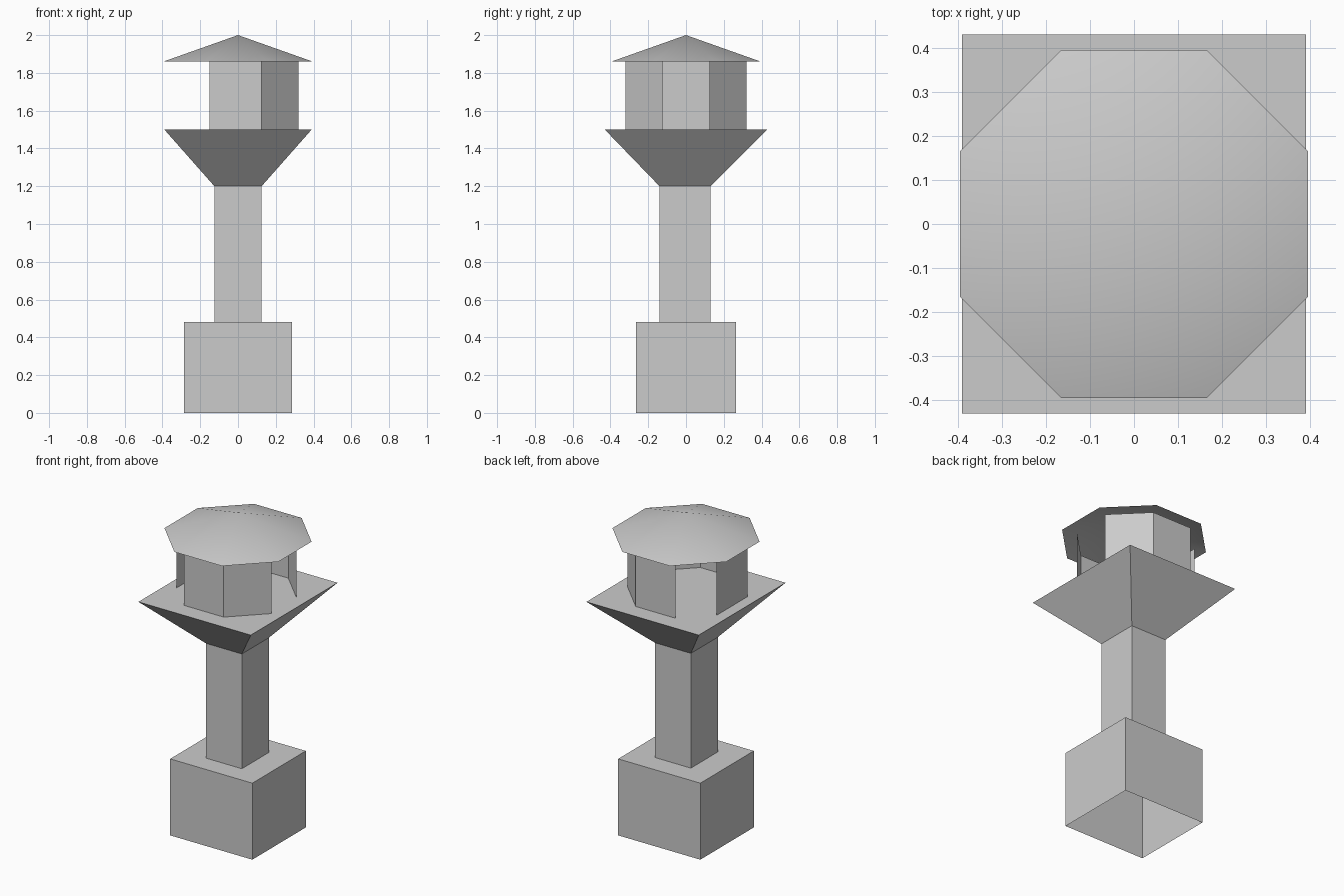
import bpy
import bmesh
from math import radians

cube = bpy.data.objects.get("Cube")
if cube:
    bpy.data.objects.remove(cube, do_unlink=True)

grey = bpy.data.materials.new("plain_grey")
grey.use_nodes = True
colour = (0.6, 0.6, 0.6, 1)
grey.diffuse_color = colour
grey.node_tree.nodes["Principled BSDF"].inputs["Base Color"].default_value = colour


def finish(name, bm):
    mesh = bpy.data.meshes.new(name)
    bm.to_mesh(mesh)
    bm.free()
    mesh.materials.append(grey)
    obj = bpy.data.objects.new(name, mesh)
    bpy.context.collection.objects.link(obj)
    return obj


def rect(bm, x0, x1, y0, y1, z):
    return [bm.verts.new((x, y, z)) for x, y in ((x0, y0), (x1, y0), (x1, y1), (x0, y1))]


def block(name, bottom, top, z0, z1, floor=False):
    """Four-sided block with a lid, tapering from one rectangle to another."""
    bm = bmesh.new()
    low, high = rect(bm, *bottom, z0), rect(bm, *top, z1)
    for i in range(4):
        j = (i + 1) % 4
        bm.faces.new((low[i], low[j], high[j], high[i]))
    bm.faces.new(high)
    if floor:
        bm.faces.new(low[::-1])
    return finish(name, bm)


# Hollow base, column and flared platform
base = (-0.285, 0.285, -0.265, 0.265)
shaft = (-0.125, 0.125, -0.14, 0.13)
deck = (-0.39, 0.39, -0.43, 0.43)
block("base", base, base, 0, 0.48)
block("column", shaft, shaft, 0.48, 1.2)
block("platform", shaft, deck, 1.2, 1.5)


# Thin cabin walls, with open gaps between some of them
def wall(name, start, end):
    bm = bmesh.new()
    a, b = [bm.verts.new((*p, 1.5)) for p in (start, end)]
    c, d = [bm.verts.new((*p, 1.86)) for p in (end, start)]
    bm.faces.new((a, b, c, d))
    finish(name, bm)


R, H = 0.32, 0.125
wall("front_wall", (-0.15, -R), (H, -R))
wall("front_corner_wall", (H, -R), (R, -H))
wall("back_corner_wall", (R, H), (H, R))
wall("back_wall", (H, R), (-0.15, R))
wall("side_wall", (-R, 0.155), (-R, -0.155))

# Shallow eight-sided roof, open underneath
bm = bmesh.new()
E, C = 0.395, 0.165
rim = [bm.verts.new((x, y, 1.86)) for x, y in (
    (-C, -E), (C, -E), (E, -C), (E, C), (C, E), (-C, E), (-E, C), (-E, -C))]
apex = bm.verts.new((0, 0, 2))
for i in range(8):
    bm.faces.new((rim[i], rim[(i + 1) % 8], apex))
roof = finish("roof", bm)

bpy.ops.object.select_all(action="DESELECT")
roof.select_set(True)
bpy.context.view_layer.objects.active = roof
bpy.ops.object.shade_smooth_by_angle(angle=radians(30))
